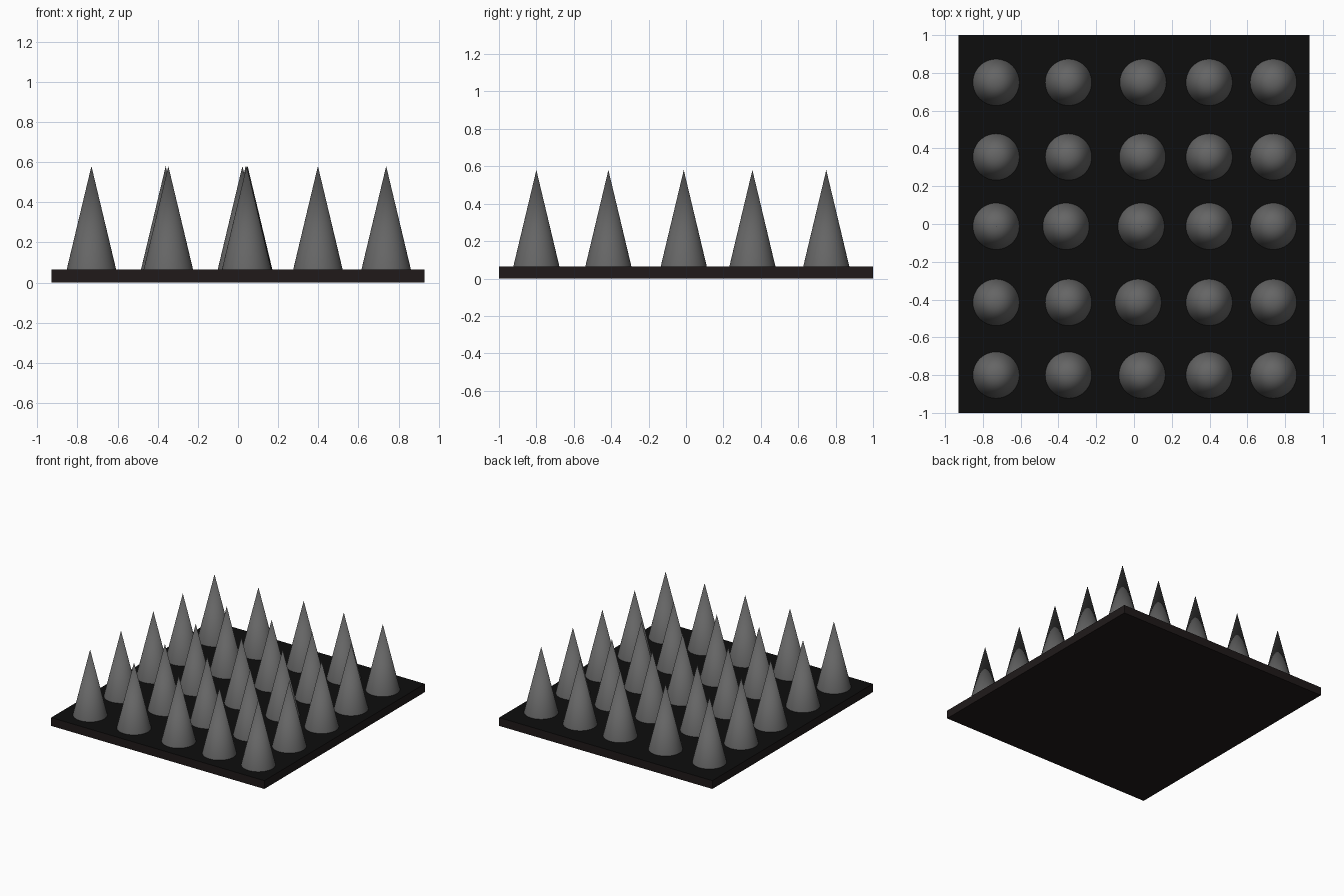
import bpy, math

if "Cube" in bpy.data.objects:
    bpy.data.objects.remove(bpy.data.objects["Cube"])

def material(name, rgb):
    m = bpy.data.materials.new(name)
    m.diffuse_color = (*rgb, 1)
    m.use_nodes = True
    m.node_tree.nodes["Principled BSDF"].inputs["Base Color"].default_value = m.diffuse_color
    return m

base_mat = material("dark_brown", (0.014, 0.010, 0.010))
top_mat = material("black", (0.004, 0.004, 0.004))
spike_mat = material("dark_grey", (0.13, 0.13, 0.13))

PLATE_H, TIP_Z, RADIUS = 0.065, 0.58, 0.123

# Base plate with a black upper face
bpy.ops.mesh.primitive_cube_add(size=1, location=(0, 0, PLATE_H / 2))
plate = bpy.context.object
plate.name = "base_plate"
plate.scale = (1.86, 2.0, PLATE_H)
bpy.ops.object.transform_apply(location=False, rotation=False, scale=True)
plate.data.materials.append(base_mat)
plate.data.materials.append(top_mat)
for f in plate.data.polygons:
    f.material_index = 1 if f.normal.z > 0.5 else 0

# Spikes: slightly irregular five by five grid, (row y, second column x, middle column x)
rows = [(0.75, -0.347, 0.048), (0.355, -0.347, 0.045), (-0.012, -0.36, 0.038),
        (-0.415, -0.347, 0.022), (-0.80, -0.347, 0.043)]
for r, (y, x2, x3) in enumerate(rows):
    for c, x in enumerate((-0.73, x2, x3, 0.398, 0.738)):
        bpy.ops.mesh.primitive_cone_add(vertices=48, radius1=RADIUS, radius2=0,
                                        depth=TIP_Z - PLATE_H,
                                        location=(x, y, (TIP_Z + PLATE_H) / 2))
        spike = bpy.context.object
        spike.name = f"spike_{r + 1}_{c + 1}"
        spike.data.materials.append(spike_mat)
        bpy.ops.object.shade_smooth_by_angle(angle=math.radians(30))
